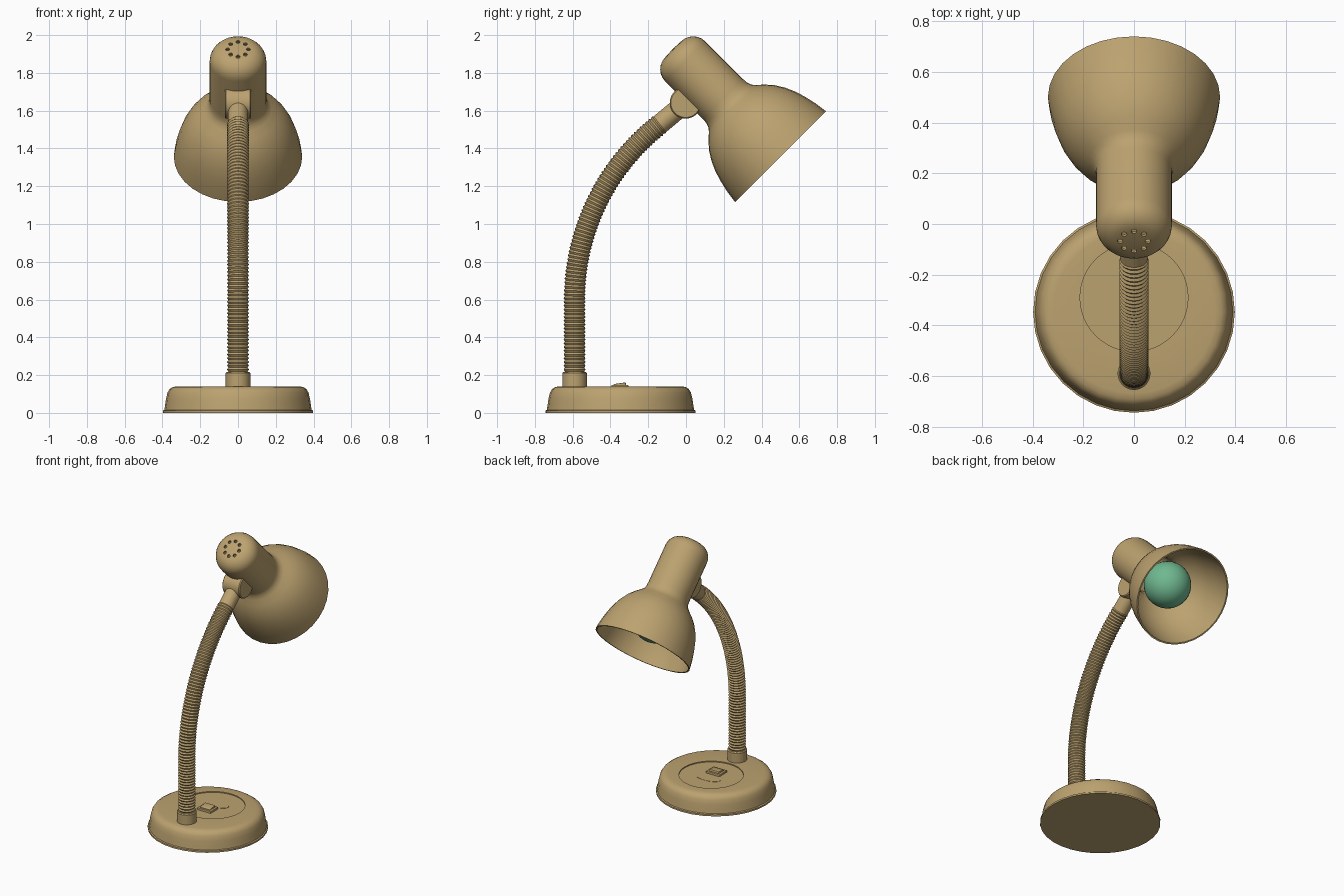
import bpy, bmesh, math
from mathutils import Matrix, Vector

if "Cube" in bpy.data.objects:
    bpy.data.objects.remove(bpy.data.objects["Cube"])


def material(name, rgb):
    m = bpy.data.materials.new(name)
    m.diffuse_color = (*rgb, 1)
    m.use_nodes = True
    m.node_tree.nodes["Principled BSDF"].inputs["Base Color"].default_value = m.diffuse_color
    return m


TAN = material("tan_enamel", (0.5, 0.36, 0.16))
GREEN = material("green_glass", (0.16, 0.48, 0.28))


def finish(name, bm, mat=TAN, matrix=Matrix()):
    bmesh.ops.recalc_face_normals(bm, faces=bm.faces)
    mesh = bpy.data.meshes.new(name)
    bm.to_mesh(mesh)
    bm.free()
    mesh.materials.append(mat)
    ob = bpy.data.objects.new(name, mesh)
    ob.matrix_world = matrix
    bpy.context.collection.objects.link(ob)
    return ob


def lathe(name, profile, matrix=Matrix(), segs=32, closed=False, mat=TAN):
    """Spin (radius, height) points about local z."""
    bm = bmesh.new()
    vs = [bm.verts.new((r, 0, z)) for r, z in profile]
    pairs = list(zip(vs, vs[1:])) + ([(vs[-1], vs[0])] if closed else [])
    geom = vs + [bm.edges.new(p) for p in pairs]
    bmesh.ops.spin(bm, geom=geom, cent=(0, 0, 0), axis=(0, 0, 1),
                   angle=2 * math.pi, steps=segs, use_duplicate=False)
    bmesh.ops.remove_doubles(bm, verts=bm.verts, dist=1e-5)
    return finish(name, bm, mat, matrix)


def cylinder(name, a, b, radius, segs=32, bevel=0.006):
    a, b = Vector(a), Vector(b)
    h = (b - a).length
    rot = Vector((0, 0, 1)).rotation_difference(b - a).to_matrix().to_4x4()
    prof = [(0, 0), (radius - bevel, 0), (radius, bevel),
            (radius, h - bevel), (radius - bevel, h), (0, h)]
    return lathe(name, prof, Matrix.Translation(a) @ rot, segs)


def box(name, size, loc, tilt=0.0, bevel=0.004):
    bm = bmesh.new()
    bmesh.ops.create_cube(bm, size=1, matrix=Matrix.Diagonal((*size, 1)))
    bmesh.ops.bevel(bm, geom=bm.edges[:], offset=bevel, segments=2,
                    affect='EDGES', profile=0.5)
    return finish(name, bm, TAN, Matrix.Translation(loc) @ Matrix.Rotation(tilt, 4, 'X'))


def cut(ob, cutter):
    cutter.hide_render = True
    mod = ob.modifiers.new("cut", 'BOOLEAN')
    mod.operation, mod.solver, mod.object = 'DIFFERENCE', 'EXACT', cutter
    bpy.context.view_layer.objects.active = ob
    bpy.ops.object.modifier_apply(modifier=mod.name)
    bpy.data.objects.remove(cutter)


# Round base with a thin foot lip and a shallow recessed disc on top
base = lathe("base", [(0, 0), (0.398, 0), (0.398, 0.012), (0.39, 0.016), (0.386, 0.04),
                      (0.381, 0.075), (0.373, 0.108), (0.362, 0.126), (0.345, 0.137),
                      (0.32, 0.141), (0, 0.141)], Matrix.Translation((0, -0.347, 0)))
cut(base, lathe("recess_cutter", [(0, 0), (0.213, 0), (0.213, 0.1), (0, 0.1)],
                Matrix.Translation((0, -0.29, 0.134)), 48))

# Rocker switch and thin oval plate inside the recess
box("switch_housing", (0.11, 0.09, 0.022), (0, -0.35, 0.137))
box("switch_rocker", (0.08, 0.065, 0.02), (0, -0.35, 0.147), math.radians(8))
lathe("switch_plate", [(0, 0), (0.097, 0), (0.097, 0.0055), (0, 0.0055)],
      Matrix.Translation((0, -0.253, 0.13)) @ Matrix.Diagonal((1, 0.5, 1, 1)))

# Gooseneck: straight lower run, then an arc leaning towards +y, with fine ribs
NECK_Y, STRAIGHT, BEND, R = -0.59, (0.18, 0.6), math.radians(52), 1.18


def neck_point(s):
    run = STRAIGHT[1] - STRAIGHT[0]
    if s < run:
        return Vector((0, NECK_Y, STRAIGHT[0] + s)), 0.0
    a = (s - run) / R
    return Vector((0, NECK_Y + R * (1 - math.cos(a)), STRAIGHT[1] + R * math.sin(a))), a


bm = bmesh.new()
length, ribs, segs = STRAIGHT[1] - STRAIGHT[0] + R * BEND, 75, 20
rings = []
for i in range(2 * ribs + 1):
    p, a = neck_point(length * i / (2 * ribs))
    r = 0.058 if i % 2 else 0.051
    side = Vector((0, math.cos(a), -math.sin(a)))
    rings.append([bm.verts.new(p + Vector((r * math.cos(t), 0, 0)) + side * r * math.sin(t))
                  for t in (2 * math.pi * k / segs for k in range(segs))])
for lo, hi in zip(rings, rings[1:]):
    for k in range(segs):
        n = (k + 1) % segs
        bm.faces.new((lo[k], lo[n], hi[n], hi[k]))
bm.faces.new(rings[0])
bm.faces.new(rings[-1])
finish("gooseneck", bm)

# Collars at both ends of the neck, and the hinge knuckle
cylinder("lower_collar", (0, NECK_Y, 0.13), (0, NECK_Y, 0.217), 0.065)
end, _ = neck_point(length)
hinge = Vector((0, -0.002, 1.642))
cylinder("upper_collar", end - (hinge - end).normalized() * 0.012, hinge, 0.053)
cylinder("hinge_knuckle", hinge - Vector((0.07, 0, 0)), hinge + Vector((0.07, 0, 0)), 0.084)

# Lamp head: hollow shade and socket housing on a 45 degree axis
HEAD = Matrix.Translation((0, 0.5, 1.357)) @ Matrix.Rotation(math.radians(45), 4, 'X')
outer = [(0.340, 0), (0.331, 0.065), (0.316, 0.132), (0.298, 0.19), (0.275, 0.241),
         (0.246, 0.288), (0.211, 0.328), (0.178, 0.358), (0.161, 0.377), (0.152, 0.402),
         (0.15, 0.43)]
outer += [(0.06 + 0.09 * math.cos(t), 0.713 + 0.09 * math.sin(t))
          for t in (math.radians(15 * k) for k in range(7))]
inner = [(max(r - 0.01, 0.03), z if z < 0.7 else z - 0.01) for r, z in outer]
head = lathe("lamp_head", outer + [(0, 0.806), (0, 0.794)] + inner[::-1], HEAD, closed=True)

# Ring of eight vent holes in the cap
bm = bmesh.new()
for k in range(8):
    a = math.tau * k / 8
    bmesh.ops.create_cone(bm, cap_ends=True, segments=12, radius1=0.011, radius2=0.011, depth=0.1,
                          matrix=Matrix.Translation((0.055 * math.cos(a), 0.055 * math.sin(a), 0.8)))
cut(head, finish("vent_cutter", bm, TAN, HEAD))

# Bulb and its socket inside the shade
bm = bmesh.new()
bmesh.ops.create_uvsphere(bm, u_segments=32, v_segments=16, radius=0.157,
                          matrix=Matrix.Translation((0, 0, 0.22)))
finish("bulb", bm, GREEN, HEAD)
lathe("bulb_socket", [(0, 0.34), (0.075, 0.34), (0.075, 0.56), (0, 0.56)], HEAD)

# Smooth shading with sharp edges kept
bpy.ops.object.select_all(action='SELECT')
bpy.context.view_layer.objects.active = head
bpy.ops.object.shade_smooth_by_angle(angle=math.radians(30))
